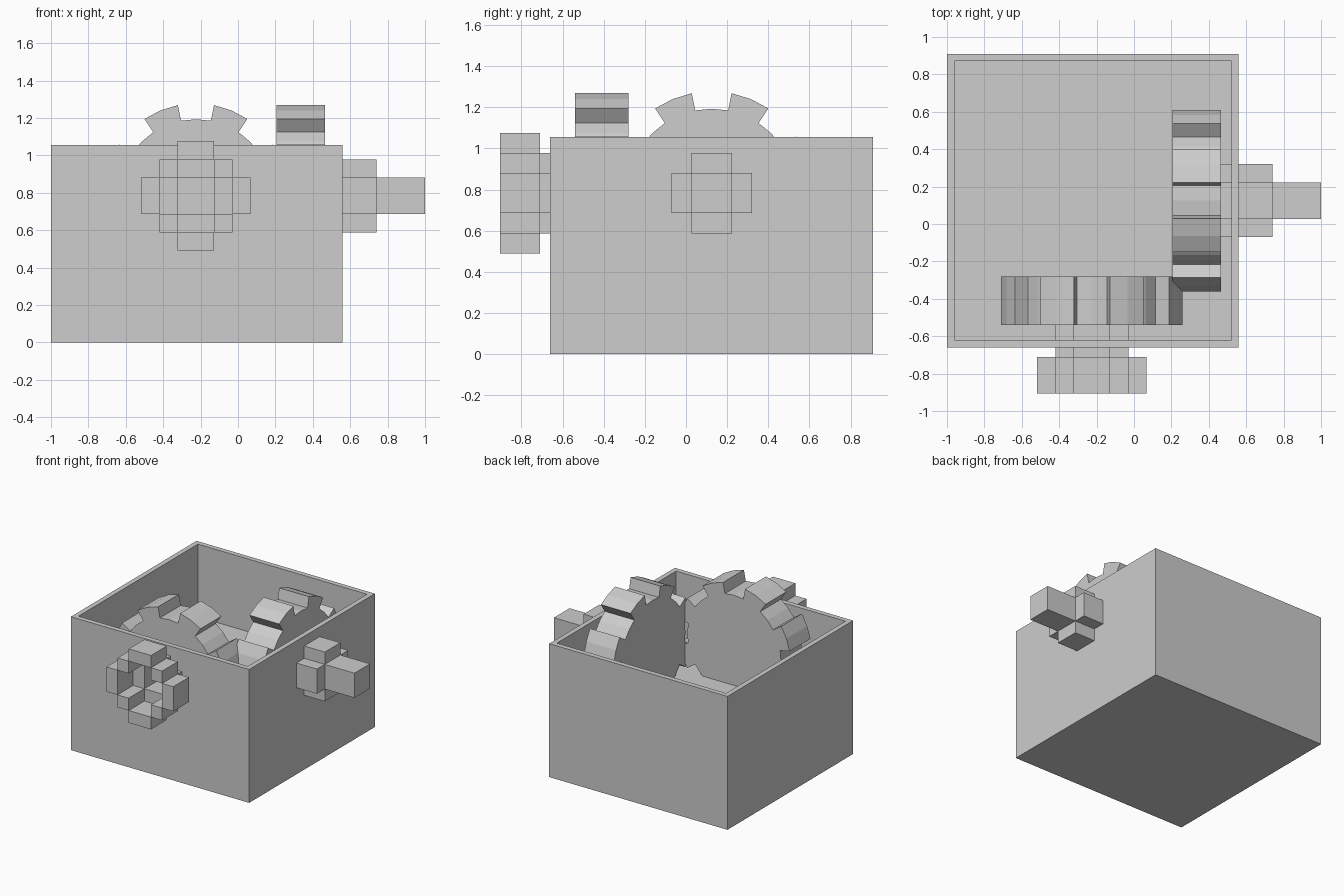
import bpy, bmesh, math
from mathutils import Vector

if "Cube" in bpy.data.objects:
    bpy.data.objects.remove(bpy.data.objects["Cube"])

grey = bpy.data.materials.new("plain_grey")
grey.diffuse_color = (0.61, 0.61, 0.61, 1)
grey.use_nodes = True
grey.node_tree.nodes["Principled BSDF"].inputs["Base Color"].default_value = grey.diffuse_color

U = 0.0975                       # coupling grid unit
FX, RY, AZ = -0.225, 0.125, 0.783  # shaft centres: front x, right y, height


def finish(name, bm):
    bmesh.ops.recalc_face_normals(bm, faces=bm.faces)
    me = bpy.data.meshes.new(name)
    bm.to_mesh(me)
    bm.free()
    ob = bpy.data.objects.new(name, me)
    bpy.context.collection.objects.link(ob)
    me.materials.append(grey)
    return ob


def on_front(u, v, d):           # profile facing the front, depth along y
    return Vector((FX + u, d, AZ + v))


def on_right(u, v, d):           # profile facing the right, depth along x
    return Vector((d, RY + u, AZ + v))


def prism(bm, outline, place, d0, d1):
    """Extrude a flat outline between two depths."""
    a = [bm.verts.new(place(u, v, d0)) for u, v in outline]
    b = [bm.verts.new(place(u, v, d1)) for u, v in outline]
    n = len(a)
    bm.faces.new(a)
    bm.faces.new(b[::-1])
    for i in range(n):
        j = (i + 1) % n
        bm.faces.new((a[i], b[i], b[j], a[j]))


def rect(u0, u1, v0, v1):
    return [(u * U, v * U) for u, v in ((u0, v0), (u1, v0), (u1, v1), (u0, v1))]


def solid(name, outline, place, d0, d1):
    bm = bmesh.new()
    prism(bm, outline, place, d0, d1)
    return finish(name, bm)


def gear_outline(r_tip, r_root, teeth=8):
    pts, step = [], math.pi / teeth
    for i in range(teeth):
        a = (2 * i + 0.5) * step
        for r, start in ((r_tip, a), (r_root, a + step)):
            pts += [(r * math.cos(start + k * step / 2), r * math.sin(start + k * step / 2))
                    for k in range(3)]
    return pts


def cut(ob, cutter):
    m = ob.modifiers.new("hole", 'BOOLEAN')
    m.operation = 'DIFFERENCE'
    m.solver = 'EXACT'
    m.object = cutter


# open box with a raised floor
bm = bmesh.new()
bmesh.ops.create_cube(bm, size=1)
for v in bm.verts:
    v.co = Vector((-1 if v.co.x < 0 else 0.56,
                   -0.66 if v.co.y < 0 else 0.91,
                   0 if v.co.z < 0 else 1.055))
bm.normal_update()
top = max(bm.faces, key=lambda f: f.calc_center_median().z)
bmesh.ops.inset_region(bm, faces=[top], thickness=0.056)
down = bmesh.ops.extrude_face_region(bm, geom=[top])
for v in [e for e in down["geom"] if isinstance(e, bmesh.types.BMVert)]:
    v.co.z = 0.48
if top.is_valid:
    bm.faces.remove(top)
box = finish("open_box", bm)

# gears
outline = gear_outline(0.495, 0.41)
front_gear = solid("front_gear", outline, on_front, -0.54, -0.28)
right_gear = solid("right_gear", outline, on_right, 0.205, 0.465)

# plug on the right: plus-shaped shaft with a square peg
plus = [(x * U, y * U) for x, y in (
    (-1, -2), (1, -2), (1, -1), (2, -1), (2, 1), (1, 1),
    (1, 2), (-1, 2), (-1, 1), (-2, 1), (-2, -1), (-1, -1))]
solid("plug_shaft", plus, on_right, 0.46, 0.74)
solid("plug_peg", rect(-1, 1, -1, 1), on_right, 0.74, 1.0)

# socket on the front: hollow plus shaft and a stepped collar of blocks
bm = bmesh.new()
for r in (rect(-1, 1, 1, 2), rect(-1, 1, -2, -1), rect(1, 2, -1, 1), rect(-2, -1, -1, 1)):
    prism(bm, r, on_front, -0.71, -0.53)
finish("socket_shaft", bm)

bm = bmesh.new()
for s in (-1, 1):
    lo, hi = sorted((2 * s, 3 * s))
    prism(bm, rect(-1, 1, lo, hi), on_front, -0.905, -0.71)
    prism(bm, rect(lo, hi, -1, 1), on_front, -0.905, -0.71)
    for t in (-1, 1):
        prism(bm, rect(*sorted((s, 2 * s)), *sorted((t, 2 * t))), on_front, -0.905, -0.71)
finish("socket_collar", bm)

# square hole for the peg, through the wall and into the gear
cutter = solid("peg_hole_cutter", rect(-1, 1, -1, 1), on_front, -0.72, -0.45)
cutter.hide_render = True
cutter.hide_set(True)
cut(box, cutter)
cut(front_gear, cutter)
